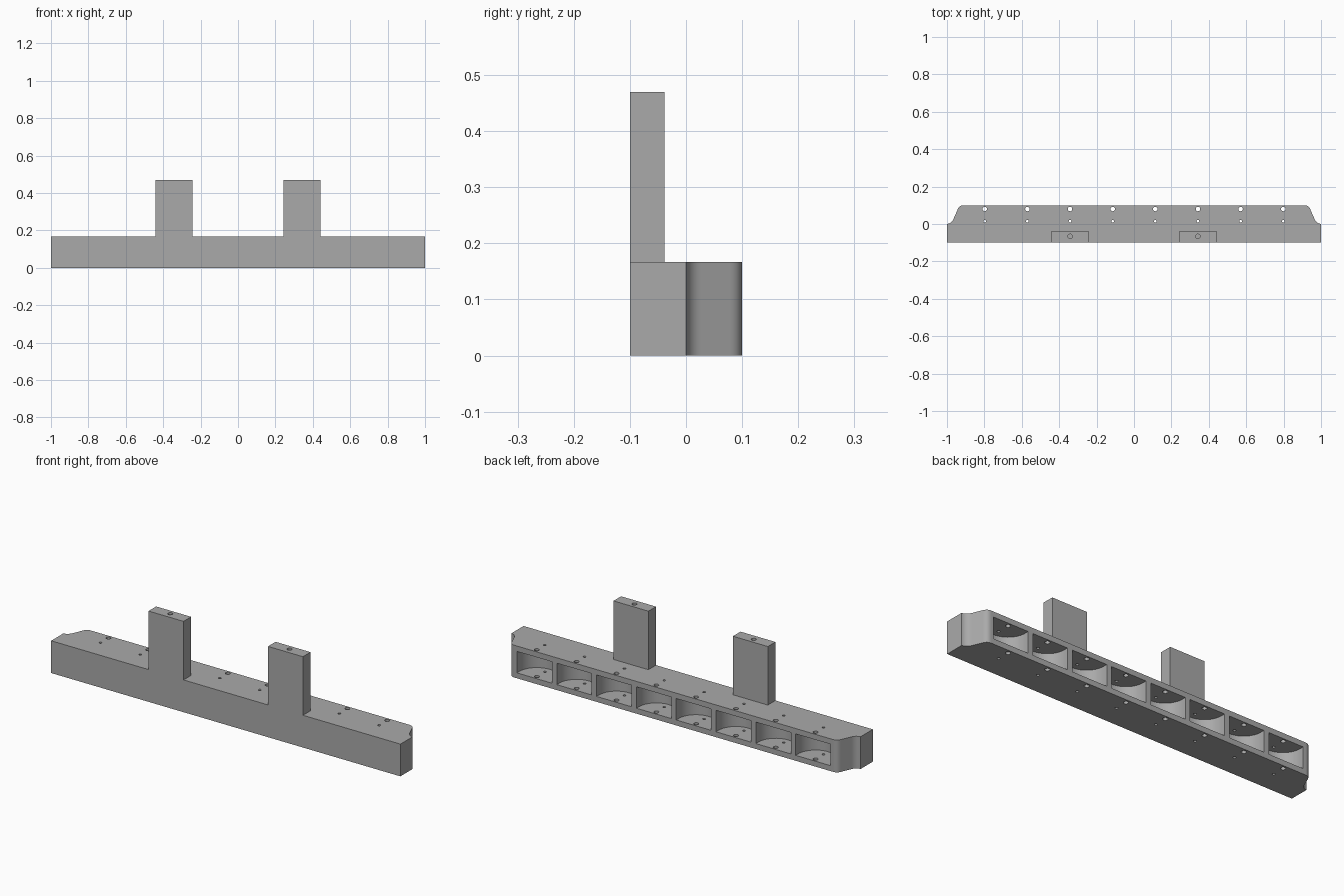
import bpy, bmesh, math
from mathutils import Vector

cube = bpy.data.objects.get("Cube")
if cube:
    bpy.data.objects.remove(cube, do_unlink=True)

HEIGHT = 0.167
PITCH = 0.228
BAY_X = [(i - 3.5) * PITCH for i in range(8)]
POST_X = [-1.5 * PITCH, 1.5 * PITCH]

grey = bpy.data.materials.new("plain_grey")
grey.use_nodes = True
colour = (0.40, 0.40, 0.40, 1)
grey.diffuse_color = colour
grey.node_tree.nodes["Principled BSDF"].inputs["Base Color"].default_value = colour


def prisms(name, outlines):
    """One object made of upright prisms; each entry is (outline, bottom, top)."""
    bm = bmesh.new()
    for outline, bottom, top in outlines:
        face = bm.faces.new([bm.verts.new((x, y, bottom)) for x, y in outline])
        new = bmesh.ops.extrude_face_region(bm, geom=[face])["geom"]
        verts = [v for v in new if isinstance(v, bmesh.types.BMVert)]
        bmesh.ops.translate(bm, vec=(0, 0, top - bottom), verts=verts)
    bmesh.ops.recalc_face_normals(bm, faces=bm.faces)
    mesh = bpy.data.meshes.new(name)
    bm.to_mesh(mesh)
    bm.free()
    mesh.materials.append(grey)
    obj = bpy.data.objects.new(name, mesh)
    bpy.context.collection.objects.link(obj)
    return obj


def arc(x, y, radius, start, end, steps):
    angles = [math.radians(start + (end - start) * i / steps) for i in range(steps + 1)]
    return [(x + radius * math.cos(a), y + radius * math.sin(a)) for a in angles]


def circle(x, y, radius):
    return arc(x, y, radius, 0, 360, 24)[:-1]


def rounded(a, corner, b, steps=8):
    """Curve from a to b that rounds off the corner."""
    a, corner, b = Vector(a), Vector(corner), Vector(b)
    points = []
    for i in range(steps + 1):
        t = i / steps
        p = a * (1 - t) ** 2 + corner * 2 * t * (1 - t) + b * t ** 2
        points.append((p.x, p.y))
    return points


def combine(target, tool, operation):
    mod = target.modifiers.new(tool.name, "BOOLEAN")
    mod.operation = operation
    mod.solver = "EXACT"
    mod.object = tool
    bpy.context.view_layer.objects.active = target
    bpy.ops.object.modifier_apply(modifier=mod.name)
    bpy.data.objects.remove(tool, do_unlink=True)


# Bar with swept shoulders at both back corners
right_side = [(1, -0.1)]
right_side += rounded((1, 0), (0.975, 0.003), (0.965, 0.027))
right_side += rounded((0.943, 0.078), (0.934, 0.1), (0.912, 0.1))
left_side = [(-x, y) for x, y in reversed(right_side)]
rack = prisms("rack_bar", [(right_side + left_side, 0, HEIGHT)])

# Two upright posts flush with the front
posts = prisms("posts", [
    ([(x - 0.1, -0.1), (x + 0.1, -0.1), (x + 0.1, -0.038), (x - 0.1, -0.038)], 0.05, 0.47)
    for x in POST_X])
combine(rack, posts, "UNION")

# Row of round-backed bays, open at the back
bays = prisms("bay_cutter", [
    ([(x - 0.1, 0.15)] + arc(x, 0.08, 0.1, 180, 360, 32) + [(x + 0.1, 0.15)], 0.028, 0.139)
    for x in BAY_X])
combine(rack, bays, "DIFFERENCE")

# Pin holes through the bar, and blind holes in the post tops
holes = [(circle(x, 0.08, 0.012), -0.1, 0.3) for x in BAY_X]
holes += [(circle(x, 0.015, 0.007), -0.1, 0.3) for x in BAY_X]
holes += [(circle(x, -0.066, 0.012), 0.35, 0.6) for x in POST_X]
combine(rack, prisms("hole_cutter", holes), "DIFFERENCE")

# Smooth the curved walls, keep the edges sharp
bpy.ops.object.select_all(action="DESELECT")
rack.select_set(True)
bpy.context.view_layer.objects.active = rack
bpy.ops.object.shade_smooth_by_angle(angle=math.radians(30))
